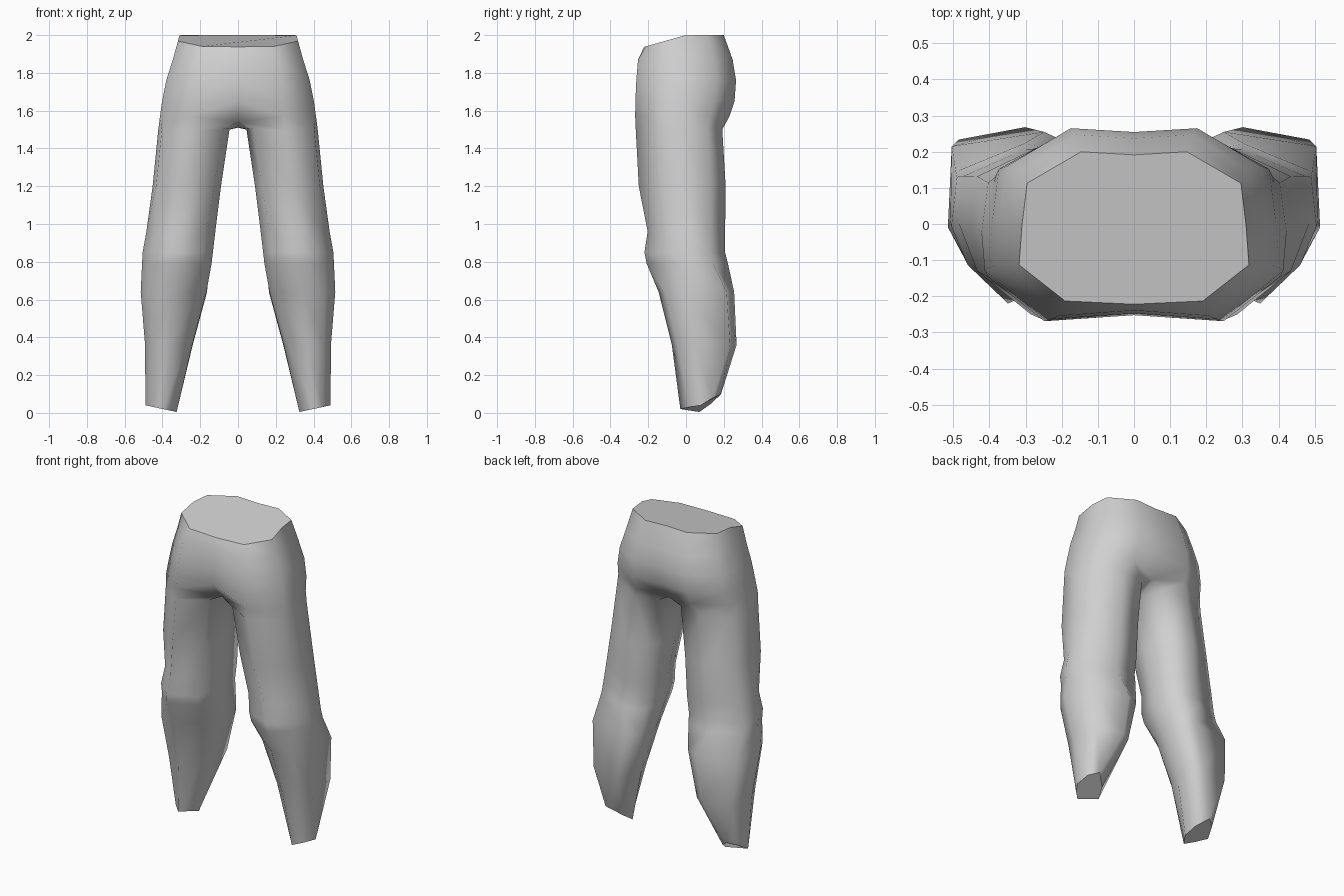
import bpy
import bmesh
from mathutils import Vector

cube = bpy.data.objects.get("Cube")
if cube:
    bpy.data.objects.remove(cube, do_unlink=True)

# Cross-sections as (across, depth) fractions: inner front round the outside to inner back
HIP = [(0, .03), (.6, 0), (1, .28), (.975, .53), (.93, .8), (.46, 1), (0, .98)]
THIGH = [(.1, .2), (.54, 0), (.95, .26), (1, .53), (.95, .83), (.5, 1), (.08, .93), (0, .5)]
KNEE = [(.13, .17), (.58, 0), (.88, .25), (1, .5), (.96, .82), (.45, 1), (.04, .94), (0, .5)]
CALF = [(.12, .25), (.5, 0), (.85, .09), (1, .34), (.97, .9), (.25, 1), (.01, .9), (.02, .5)]
HEM = [(.2, .25), (.45, 0), (.75, .22), (1, .5), (.85, .8), (.53, 1), (.15, .75), (0, .47)]


def section(profile, z, inner, outer, front, back):
    return [Vector((inner + u * (outer - inner), front + v * (back - front), z))
            for u, v in profile]


# Waist and hips, with the waistband rising towards the back
waist = section(HIP, 2, 0, .318, -.235, .2)
waist[1].y = -.213
for p in waist:
    p.z = min(2, 2 + .28 * p.y)
hips = [
    waist,
    section(HIP, 1.87, 0, .345, -.254, .247),
    section(HIP, 1.76, 0, .38, -.263, .265),
    section(HIP, 1.65, 0, .402, -.268, .257),
]

# Crotch section, where the trunk divides into legs
crotch = section(HIP, 1.57, 0, .413, -.269, .23)
crotch[0] = Vector((0, -.16, 1.54))
crotch[6] = Vector((0, .17, 1.54))
crotch.append(Vector((0, 0, 1.51)))

# Legs from the upper thigh down to the slanted hem
hem = section(HEM, 0, .325, .49, -.03, .185)
for p, (u, v) in zip(hem, HEM):
    p.z = .005 + .035 * u + .15 * max(0, v - .5)
legs = [
    crotch,
    section(THIGH, 1.5, .045, .422, -.266, .192),
    section(THIGH, 1.2, .09, .452, -.25, .21),
    section(KNEE, .96, .12, .485, -.203, .207),
    section(KNEE, .85, .133, .505, -.22, .207),
    section(KNEE, .79, .14, .508, -.208, .222),
    section(CALF, .64, .16, .515, -.145, .255),
    section(CALF, .36, .237, .492, -.075, .268),
    hem,
]


def loft(bm, sections, side, closed):
    rings = [[bm.verts.new((p.x * side, p.y, p.z)) for p in s] for s in sections]
    for top, low in zip(rings, rings[1:]):
        n = len(top)
        for i in range(n if closed else n - 1):
            j = (i + 1) % n
            bm.faces.new((top[i], low[i], low[j], top[j]))


bm = bmesh.new()
for side in (1, -1):
    loft(bm, hips + [crotch[:7]], side, False)
    loft(bm, legs, side, True)
bmesh.ops.remove_doubles(bm, verts=bm.verts, dist=.0005)

# Smooth cloth, closed with crisp edges at the waist and both hems
for face in bm.faces:
    face.smooth = True
rims = [e for e in bm.edges if e.is_boundary]
for edge in rims:
    edge.smooth = False
bmesh.ops.holes_fill(bm, edges=rims, sides=0)
bmesh.ops.recalc_face_normals(bm, faces=bm.faces)

mesh = bpy.data.meshes.new("trousers")
bm.to_mesh(mesh)
bm.free()
trousers = bpy.data.objects.new("trousers", mesh)
bpy.context.collection.objects.link(trousers)

# Plain grey cloth
cloth = bpy.data.materials.new("grey cloth")
cloth.use_nodes = True
grey = (.63, .63, .63, 1)
cloth.diffuse_color = grey
cloth.node_tree.nodes["Principled BSDF"].inputs["Base Color"].default_value = grey
mesh.materials.append(cloth)
